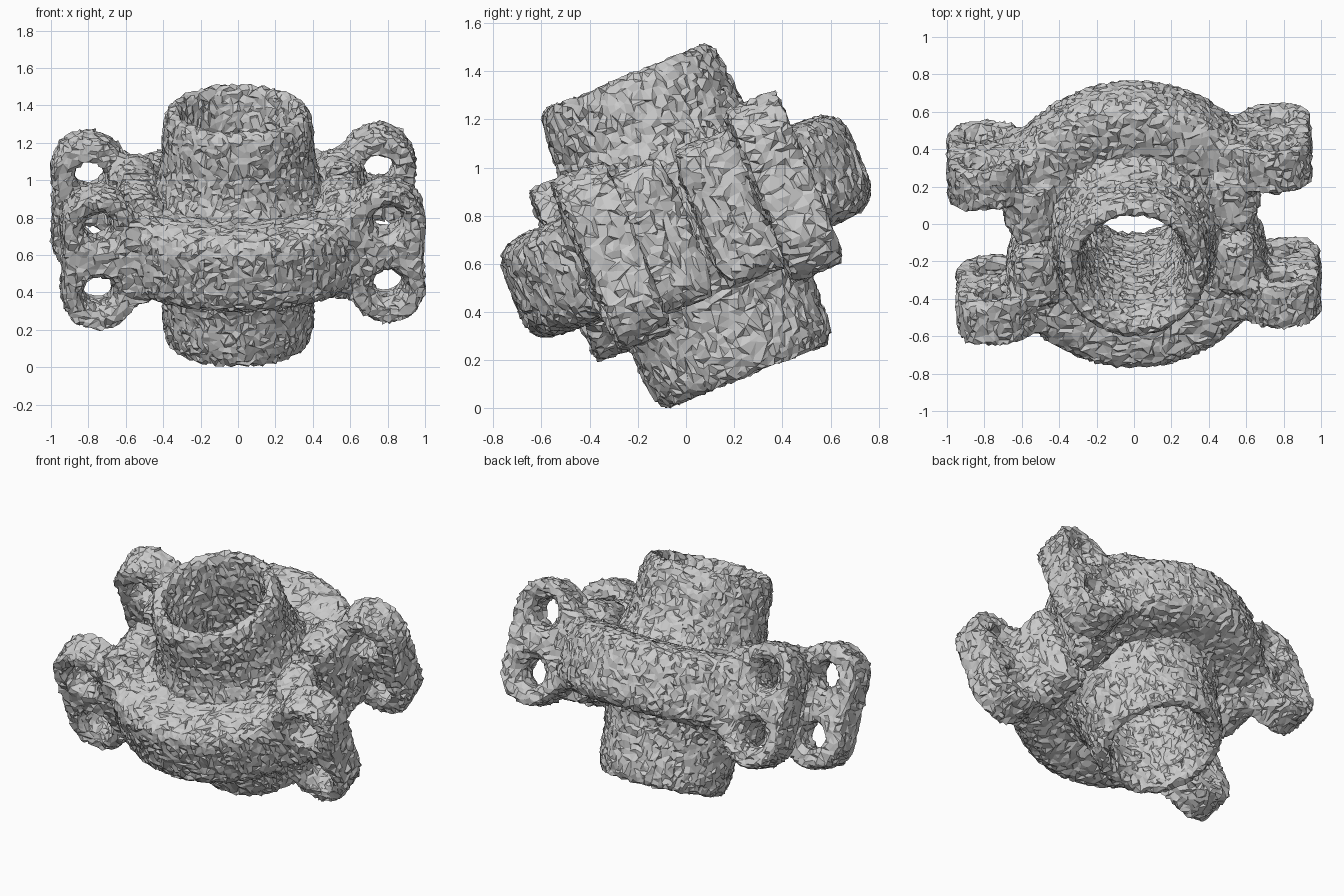
import bpy, bmesh, math, random
from mathutils import Matrix, Vector

if "Cube" in bpy.data.objects:
    bpy.data.objects.remove(bpy.data.objects["Cube"])

random.seed(4)
POSE = (Matrix.Translation((0, 0, 0.766)) @ Matrix.Rotation(math.radians(22), 4, 'X')
        @ Matrix.Rotation(math.radians(3.7), 4, 'Z'))


def sweep(bm, profile, a0, a1, n=48):
    """Revolve a closed (radius, height) profile about z; cap it when not a full turn."""
    full = abs(a1 - a0) >= 360
    rings = []
    for i in range(n if full else n + 1):
        a = math.radians(a0 + (a1 - a0) * i / n)
        rings.append([bm.verts.new((r * math.cos(a), r * math.sin(a), z)) for r, z in profile])
    m = len(profile)
    for i in range(n):
        p, q = rings[i], rings[(i + 1) % len(rings)]
        for j in range(m):
            k = (j + 1) % m
            bm.faces.new((p[j], q[j], q[k], p[k]))
    if not full:
        bm.faces.new(rings[0])
        bm.faces.new(rings[-1][::-1])


def plate(bm, outline, y0, y1):
    """Extrude an (x, z) outline along y."""
    a = [bm.verts.new((x, y0, z)) for x, z in outline]
    b = [bm.verts.new((x, y1, z)) for x, z in outline]
    bm.faces.new(a)
    bm.faces.new(b[::-1])
    for i in range(len(a)):
        j = (i + 1) % len(a)
        bm.faces.new((a[i], b[i], b[j], a[j]))


def rod(bm, x, z, r, y0, y1, n=28):
    plate(bm, [(x + r * math.cos(i * math.tau / n), z + r * math.sin(i * math.tau / n))
               for i in range(n)], y0, y1)


def make(name, bm):
    bmesh.ops.recalc_face_normals(bm, faces=bm.faces[:])
    me = bpy.data.meshes.new(name)
    bm.to_mesh(me)
    bm.free()
    ob = bpy.data.objects.new(name, me)
    bpy.context.collection.objects.link(ob)
    return ob


def bake(ob):
    dg = bpy.context.evaluated_depsgraph_get()
    me = bpy.data.meshes.new_from_object(ob.evaluated_get(dg))
    ob.modifiers.clear()
    ob.data = me


def fuse(ob, size=0.02):
    mod = ob.modifiers.new("fuse", 'REMESH')
    mod.mode, mod.voxel_size = 'VOXEL', size


def roughen(ob, amount=0.011):
    """Soften edges, then crumple the surface into irregular flat facets."""
    fuse(ob)
    sm = ob.modifiers.new("soften", 'SMOOTH')
    sm.factor, sm.iterations = 0.5, 3
    bake(ob)
    for v in ob.data.vertices:
        v.co += Vector([random.uniform(-amount, amount) for _ in range(3)])
    ob.data.update()
    ob.modifiers.new("facets", 'DECIMATE').ratio = 0.4
    bake(ob)
    ob.data.polygons.foreach_set("use_smooth", [False] * len(ob.data.polygons))
    ob.data.update()


# Pipe with tapered rims, flared collars and a slightly narrower bore
L = 0.672
bm = bmesh.new()
outer = [(0.48, 0.17), (0.472, 0.205), (0.43, 0.29), (0.405, 0.42), (0.402, L - 0.13), (0.39, L - 0.05), (0.367, L)]
inner = [(0.32, L), (0.3, L - 0.08), (0.275, L - 0.2)]
top = outer + inner
sweep(bm, top + [(r, -z) for r, z in reversed(top)], 0, 360)
pipe = make("pipe", bm)

# Clamp half: curved housing, two bolt lugs, bolt pads
bm = bmesh.new()
upper = [(0.775, 0.11), (0.757, 0.175), (0.7, 0.215), (0.58, 0.22), (0.48, 0.205), (0.36, 0.2)]
sweep(bm, upper + [(r, -z) for r, z in reversed(upper)], 2, 178)
LUG_X, LUG_Z, LUG_R = 0.775, 0.185, 0.2
outline = [(0.5, -0.22), (0.58, -0.25)]
outline += [(LUG_X + LUG_R * math.cos(math.radians(a)), -LUG_Z + LUG_R * math.sin(math.radians(a)))
            for a in range(-150, 19, 12)]
outline += [(x, -z) for x, z in reversed(outline)]
for s in (1, -1):
    plate(bm, [(s * x, z) for x, z in outline], 0.27, 0.5)
    for z in (-LUG_Z, LUG_Z):
        rod(bm, s * 0.55, z * 0.93, 0.14, 0.04, 0.32)
half = make("back_clamp_half", bm)

# Cutter: wedge-shaped gap between the lugs
bm = bmesh.new()
for s in (1, -1):
    plate(bm, [(s * 0.62, -0.1), (s * 0.62, 0.02), (s * 0.68, 0.15), (s * 0.7, 0.265),
               (s * 1.2, 0.265), (s * 1.2, -0.1)], -0.6, 0.6)
for v in bm.verts:
    v.co.y, v.co.z = v.co.z, v.co.y
gap = make("gap_cutter", bm)

# Cutter: bolt holes with counterbores
bm = bmesh.new()
for s in (1, -1):
    for z in (-LUG_Z, LUG_Z):
        rod(bm, s * LUG_X, z, 0.087, 0.2, 0.475)
        rod(bm, s * LUG_X, z, 0.12, 0.465, 0.7)
holes = make("hole_cutter", bm)
fuse(holes, 0.015)
bake(holes)

fuse(half)
bake(half)
for cutter in (gap, holes):
    mod = half.modifiers.new("cut", 'BOOLEAN')
    mod.operation, mod.object, mod.solver = 'DIFFERENCE', cutter, 'EXACT'
bake(half)
for cutter in (gap, holes):
    bpy.data.objects.remove(cutter)

# Second half is the first one turned round the pipe
front = half.copy()
front.data = half.data.copy()
front.name = "front_clamp_half"
bpy.context.collection.objects.link(front)
front.data.transform(Matrix.Rotation(math.pi, 4, 'Z'))

# Rough surface, tilt, and drop to the ground
parts = [pipe, half, front]
for ob in parts:
    roughen(ob)
    ob.data.transform(POSE)
low = min(v.co.z for ob in parts for v in ob.data.vertices)
for ob in parts:
    ob.data.transform(Matrix.Translation((0, 0, -low)))
